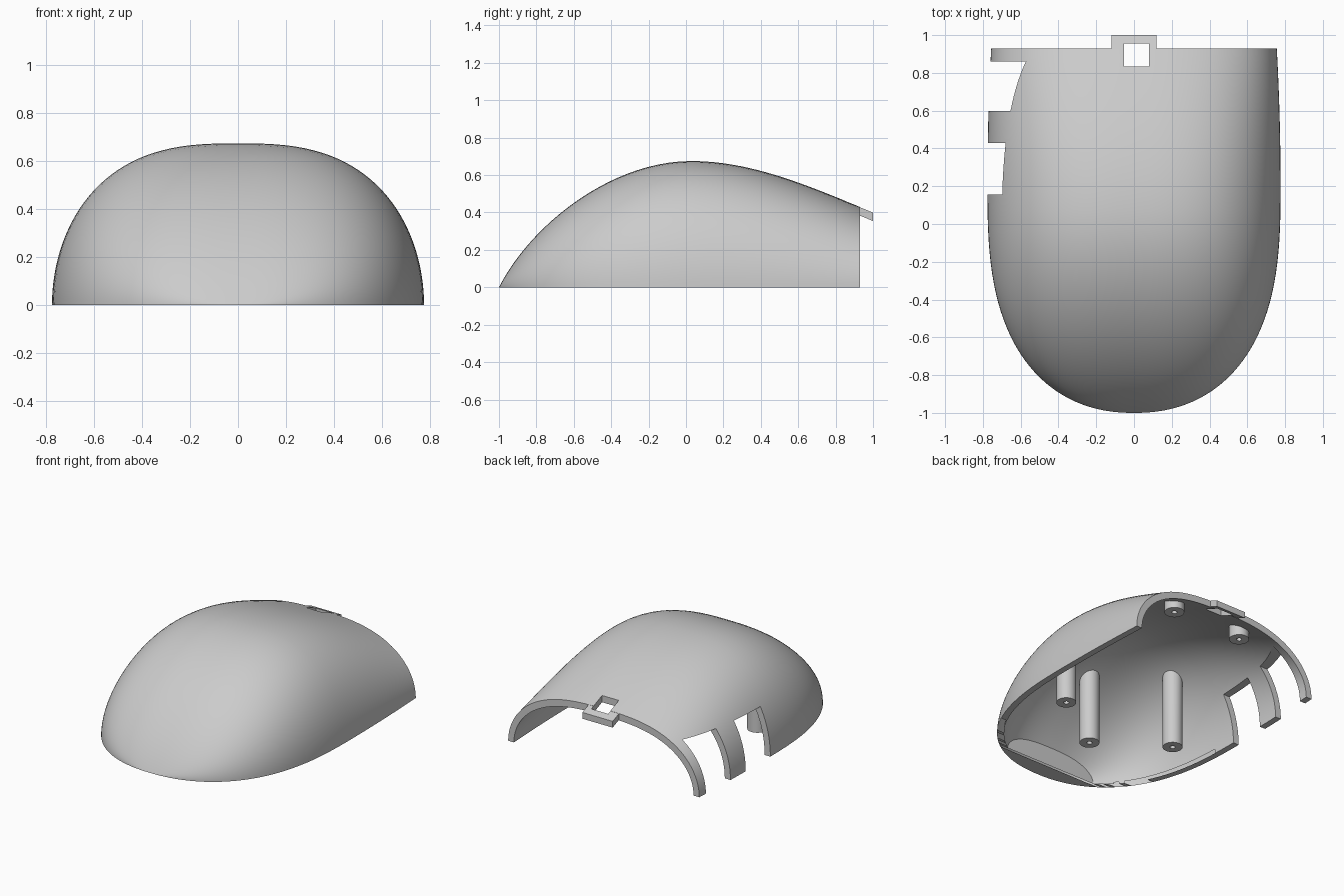
import bpy, bmesh, math
from mathutils import Vector

cube = bpy.data.objects.get("Cube")
if cube:
    bpy.data.objects.remove(cube)

BACK = 0.93      # rear edge of the shell
WALL = 0.045     # shell thickness

grey = bpy.data.materials.new("plain_grey")
grey.use_nodes = True
GREY = (0.6, 0.6, 0.6, 1)
grey.diffuse_color = GREY
grey.node_tree.nodes["Principled BSDF"].inputs["Base Color"].default_value = GREY


def bezier(a, b, c, d, t):
    a, b, c, d = map(Vector, (a, b, c, d))
    return a*(1-t)**3 + b*3*t*(1-t)**2 + c*3*t*t*(1-t) + d*t**3


def half_width(y):
    """Plan outline: blunt rounded nose, slight taper to the rear."""
    if y < 0.2:
        return 0.776 * max(0, 1 - ((0.2 - y) / 1.2)**2.8)**(1 / 2.2)
    return 0.776 - 0.02 * ((y - 0.2) / (BACK - 0.2))**2


# Crest profile as (y, height, half width), denser at the nose
N = 40
crest = [bezier((-1, 0), (-.83, .335), (-.4, .675), (.03, .675), (.015 + .985*i/N)**2)
         for i in range(N + 1)]
crest += [bezier((.03, .675), (.35, .675), (.66, .54), (BACK, .43), i/24)
          for i in range(1, 25)]
stations = [(p.x, p.y, half_width(p.x)) for p in crest]


def make_object(name, bm):
    bmesh.ops.recalc_face_normals(bm, faces=bm.faces)
    mesh = bpy.data.meshes.new(name)
    bm.to_mesh(mesh)
    bm.free()
    mesh.materials.append(grey)
    ob = bpy.data.objects.new(name, mesh)
    bpy.context.collection.objects.link(ob)
    return ob


def dome(name, inset=0.0, start=-2.0, floor=0.0):
    """Closed dome lofted through the stations, inset by a wall thickness."""
    rings = []
    for i, (y, h, w) in enumerate(stations):
        if y < start:
            continue
        y0, h0, w0 = stations[max(i - 1, 0)]
        y1, h1, w1 = stations[min(i + 1, len(stations) - 1)]
        h -= inset * math.hypot(1, (h1 - h0) / (y1 - y0))
        w -= inset * math.hypot(1, (w1 - w0) / (y1 - y0))
        rings.append((y, h, w))
    if inset:
        (ya, ha, wa), (yb, hb, wb) = rings[-2:]
        k = 0.2 / (yb - ya)
        rings.append((yb + 0.2, hb + (hb - ha)*k, wb + (wb - wa)*k))
    bm = bmesh.new()
    loops = []
    steps = 64
    for y, h, w in rings:
        pts = []
        for j in range(steps + 1):
            a = math.pi * j / steps
            c = math.cos(a)
            pts.append((math.copysign(abs(c)**(2 / 2.75), c) * w, y, h * math.sin(a)))
        if floor < 0:
            pts = [(w, y, floor)] + pts + [(-w, y, floor)]
        loops.append([bm.verts.new(p) for p in pts])
    for a, b in zip(loops, loops[1:]):
        for j in range(len(a)):
            k = (j + 1) % len(a)
            bm.faces.new((a[j], a[k], b[k], b[j]))
    bm.faces.new(loops[0])
    bm.faces.new(loops[-1])
    return make_object(name, bm)


def block(name, lo, hi, slope=0.0):
    """Box between two corners, optionally sheared down along y."""
    bm = bmesh.new()
    bmesh.ops.create_cube(bm, size=1)
    for v in bm.verts:
        v.co = [l + (c + 0.5)*(h - l) for c, l, h in zip(v.co, lo, hi)]
        v.co.z += slope * (v.co.y - BACK)
    return make_object(name, bm)


def cylinder(name, x, y, z0, z1, r):
    bm = bmesh.new()
    bmesh.ops.create_cone(bm, cap_ends=True, segments=32, radius1=r, radius2=r, depth=z1 - z0)
    bmesh.ops.translate(bm, verts=bm.verts, vec=(x, y, (z0 + z1) / 2))
    return make_object(name, bm)


def boolean(ob, tool, operation="DIFFERENCE", keep=False):
    bpy.context.view_layer.objects.active = ob
    mod = ob.modifiers.new("cut", "BOOLEAN")
    mod.operation, mod.solver, mod.object = operation, "EXACT", tool
    bpy.ops.object.modifier_apply(modifier=mod.name)
    if not keep:
        bpy.data.objects.remove(tool)


# Hollow shell with a solid nose
shell = dome("shell")
boolean(shell, dome("cavity", WALL, -0.865, -0.1))

# Two side openings leaving narrow ribs
for y0, y1 in ((0.155, 0.43), (0.597, 0.86)):
    boolean(shell, block("side_opening", (-1, y0, -0.2), (-0.3, y1, 0.337)))

# Rear latch tab with its square hole
tab = block("latch_tab", (-0.12, 0.9, 0.383), (0.12, 1.0, 0.428), -0.407)
boolean(shell, tab, "UNION")
boolean(shell, block("latch_hole", (-0.053, 0.835, 0.2), (0.08, 0.955, 0.8)))

# Screw posts reaching up into the shell wall
limit = dome("post_limit", WALL * 0.5, -0.95, -0.1)
posts = []
for name, x, y, z in (("front_post", 0, -0.46, 0),
                      ("left_middle_post", 0.46, -0.15, 0),
                      ("right_middle_post", -0.46, -0.15, 0),
                      ("left_rear_post", 0.28, 0.75, 0.36),
                      ("right_rear_post", -0.28, 0.75, 0.36)):
    post = cylinder(name, x, y, z, 0.9, 0.066)
    boolean(post, limit, "INTERSECT", keep=True)
    boolean(post, cylinder("screw_hole", x, y, z - 0.1, z + 0.06, 0.018))
    posts.append(post)
bpy.data.objects.remove(limit)

# Smooth curved surfaces, crisp edges
for ob in [shell] + posts:
    bpy.ops.object.select_all(action="DESELECT")
    ob.select_set(True)
    bpy.context.view_layer.objects.active = ob
    bpy.ops.object.shade_smooth_by_angle(angle=math.radians(30))
